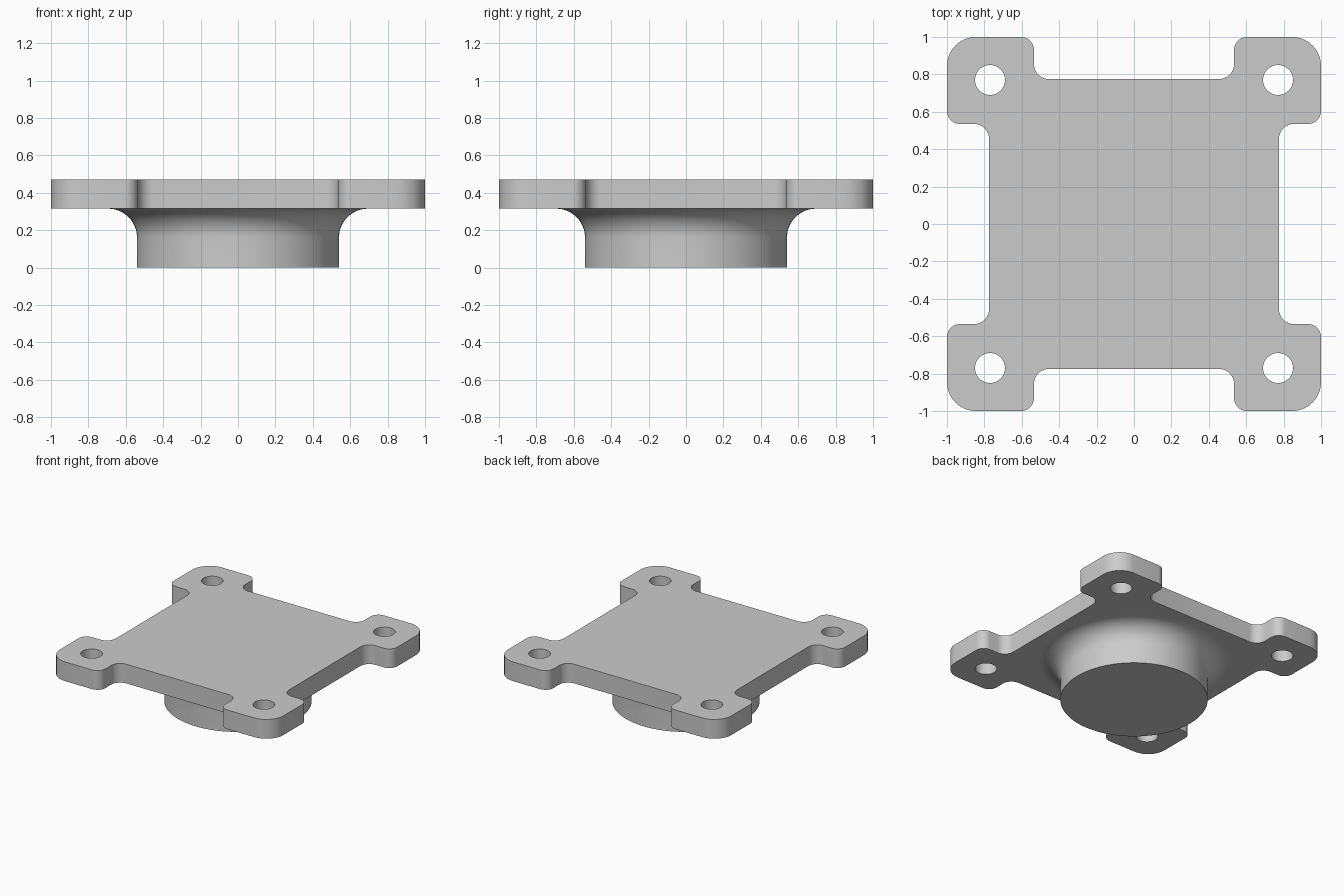
import bpy, bmesh, math
from mathutils import Vector, Matrix

cube = bpy.data.objects.get("Cube")
if cube:
    bpy.data.objects.remove(cube)

PLATE_LOW, PLATE_TOP = 0.315, 0.47
BOSS_R, FILLET = 0.54, 0.155
HOLE_POS, HOLE_R = 0.77, 0.08

grey = bpy.data.materials.new("plain grey")
grey.use_nodes = True
colour = (0.6, 0.6, 0.6, 1)
grey.diffuse_color = colour
grey.node_tree.nodes["Principled BSDF"].inputs["Base Color"].default_value = colour


def finish(obj):
    """Apply the material and smooth the curved faces."""
    obj.data.materials.clear()
    obj.data.materials.append(grey)
    bpy.ops.object.select_all(action='DESELECT')
    obj.select_set(True)
    bpy.context.view_layer.objects.active = obj
    bpy.ops.object.shade_smooth_by_angle(angle=math.radians(30))


def rounded(corners, steps=10):
    """Round each (x, y, radius) right-angle corner of a closed outline."""
    points = []
    for i, (x, y, r) in enumerate(corners):
        p = Vector((x, y))
        a = (Vector(corners[i - 1][:2]) - p).normalized()
        b = (Vector(corners[(i + 1) % len(corners)][:2]) - p).normalized()
        centre = p + (a + b) * r
        for k in range(steps + 1):
            t = k / steps * math.pi / 2
            points.append(centre - b * r * math.cos(t) - a * r * math.sin(t))
    return points


def add_loop(curve, points):
    spline = curve.splines.new('POLY')
    spline.points.add(len(points) - 1)
    for target, p in zip(spline.points, points):
        target.co = (p.x, p.y, 0, 1)
    spline.use_cyclic_u = True


# Mounting plate: one corner tab outline turned four times, with four holes
tab = [(0.775, 0.535, 0.08), (1, 0.535, 0.07), (1, 1, 0.155),
       (0.535, 1, 0.07), (0.535, 0.775, 0.08)]
corners = []
for quarter in range(4):
    turn = Matrix.Rotation(quarter * math.pi / 2, 2)
    corners += [(*(turn @ Vector((x, y))), r) for x, y, r in tab]

curve = bpy.data.curves.new("mounting_plate_outline", 'CURVE')
curve.dimensions = '2D'
curve.fill_mode = 'BOTH'
curve.extrude = (PLATE_TOP - PLATE_LOW) / 2
add_loop(curve, rounded(corners))
for sx in (-1, 1):
    for sy in (-1, 1):
        centre = Vector((sx * HOLE_POS, sy * HOLE_POS))
        add_loop(curve, [centre + HOLE_R * Vector((math.cos(a), math.sin(a)))
                         for a in (k * math.tau / 48 for k in range(48))])

outline = bpy.data.objects.new("outline", curve)
bpy.context.collection.objects.link(outline)
bpy.context.view_layer.update()
evaluated = outline.evaluated_get(bpy.context.evaluated_depsgraph_get())
mesh = bpy.data.meshes.new_from_object(evaluated)
bpy.data.objects.remove(outline)
bm = bmesh.new()
bm.from_mesh(mesh)
bmesh.ops.remove_doubles(bm, verts=bm.verts, dist=1e-5)
bmesh.ops.recalc_face_normals(bm, faces=bm.faces)
bmesh.ops.translate(bm, verts=bm.verts, vec=(0, 0, (PLATE_LOW + PLATE_TOP) / 2))
bm.to_mesh(mesh)
bm.free()
plate = bpy.data.objects.new("mounting_plate", mesh)
bpy.context.collection.objects.link(plate)
finish(plate)

# Round boss: turned profile that flares into the underside of the plate
profile = [(0, 0), (BOSS_R, 0)]
for k in range(17):
    t = k / 16 * math.pi / 2
    profile.append((BOSS_R + FILLET * (1 - math.cos(t)),
                    PLATE_LOW - FILLET * (1 - math.sin(t))))
bm = bmesh.new()
verts = [bm.verts.new((r, 0, z)) for r, z in profile]
edges = [bm.edges.new(pair) for pair in zip(verts, verts[1:])]
bmesh.ops.spin(bm, geom=verts + edges, cent=(0, 0, 0), axis=(0, 0, 1),
               angle=math.tau, steps=96)
bmesh.ops.remove_doubles(bm, verts=bm.verts, dist=1e-5)
bmesh.ops.recalc_face_normals(bm, faces=bm.faces)
# The base disc must face down
base = min(bm.faces, key=lambda f: f.calc_center_median().z)
if base.normal.z > 0:
    bmesh.ops.reverse_faces(bm, faces=bm.faces)
mesh = bpy.data.meshes.new("round_boss")
bm.to_mesh(mesh)
bm.free()
boss = bpy.data.objects.new("round_boss", mesh)
bpy.context.collection.objects.link(boss)
finish(boss)
